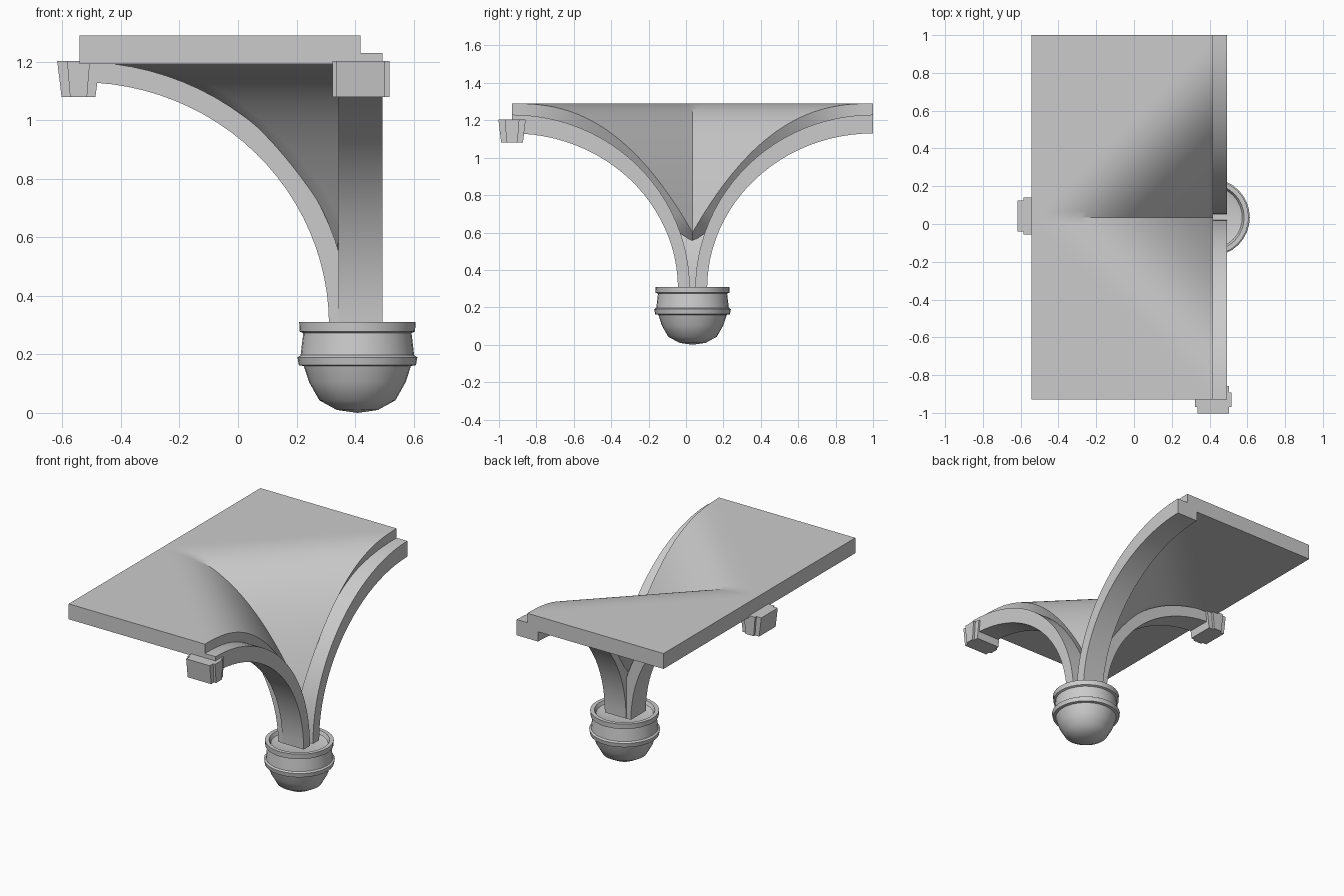
import bpy, bmesh, math

if "Cube" in bpy.data.objects:
    bpy.data.objects.remove(bpy.data.objects["Cube"])

CX, CY = 0.418, 0.035      # springing point of the vault
LX, LY = 0.96, 0.965       # reach of the vault along -x and +-y


def smooth(ob, angle):
    bpy.ops.object.select_all(action='DESELECT')
    ob.select_set(True)
    bpy.context.view_layer.objects.active = ob
    bpy.ops.object.shade_smooth_by_angle(angle=math.radians(angle))


def make(name, verts, faces):
    me = bpy.data.meshes.new(name)
    me.from_pydata(verts, [], faces)
    bm = bmesh.new()
    bm.from_mesh(me)
    bmesh.ops.remove_doubles(bm, verts=bm.verts, dist=1e-5)
    bmesh.ops.recalc_face_normals(bm, faces=bm.faces)
    bm.to_mesh(me)
    bm.free()
    ob = bpy.data.objects.new(name, me)
    bpy.context.collection.objects.link(ob)
    return ob


def rib(name, place, lo, hi, z0=0.30, n=24):
    # quarter-arch bar: lo / hi = (start distance, reach, rise), place maps (side, dist, z)
    verts, faces = [], []
    for i in range(n + 1):
        a = math.pi / 2 * i / n
        for (d0, reach, rise), sides in ((lo, (-1, 1)), (hi, (1, -1))):
            d = reach - (reach - d0) * math.cos(a)
            for s in sides:
                verts.append(place(s, d, z0 + rise * math.sin(a)))
        if i:
            b, c = 4 * (i - 1), 4 * i
            faces += [(b + k, b + (k + 1) % 4, c + (k + 1) % 4, c + k) for k in range(4)]
    faces += [(0, 1, 2, 3), tuple(range(4 * n, 4 * n + 4))]
    smooth(make(name, verts, faces), 30)


# two wall ribs and the cross rib
for nm, sy in (("wall_rib_back", 1), ("wall_rib_front", -1)):
    rib(nm, lambda s, d, z, sy=sy: (CX + 0.075 * s, CY + sy * d, z),
        (0.078, LY, 0.83), (0.015, LY, 0.93))
rib("cross_rib", lambda s, d, z: (CX - d, CY + 0.075 * s, z),
    (0.107, LX, 0.83), (0.037, LX, 0.90))

# vault web: straight level courses rising to a flat crown
N = 30
verts, faces = [], []
for i in range(N + 1):
    u = i / N
    for j in range(-N, N + 1):
        v = abs(j) / N
        s = min(1, u + v)
        z = 0.60 + 0.69 * (1 - (1 - s) ** 2.45)
        verts.append((CX - LX * u, CY + LY * j / N, z))
W = 2 * N + 1
for i in range(N):
    for j in range(W - 1):
        a, b, c, d = i * W + j, i * W + j + 1, (i + 1) * W + j + 1, (i + 1) * W + j
        # split each cell along the level courses
        faces += [(a, b, d), (b, c, d)] if j >= N else [(a, b, c), (a, c, d)]
web = make("vault_web", verts, faces)
if web.data.polygons[0].normal.z < 0:
    web.data.flip_normals()
mod = web.modifiers.new("thickness", 'SOLIDIFY')
mod.thickness, mod.offset = 0.098, -1
bpy.context.view_layer.objects.active = web
bpy.ops.object.modifier_apply(modifier=mod.name)
smooth(web, 30)

# turned corbel with a shallow cup on top
prof = [(0, 0), (0.07, 0.01), (0.13, 0.043), (0.165, 0.105), (0.183, 0.16),
        (0.2, 0.163), (0.205, 0.19), (0.194, 0.197), (0.185, 0.273), (0.197, 0.278),
        (0.199, 0.31), (0.175, 0.31), (0.165, 0.29), (0.14, 0.28), (0, 0.28)]
S = 32
verts = [(0.408 + r * math.cos(math.tau * k / S), CY + r * math.sin(math.tau * k / S), z)
         for r, z in prof for k in range(S)]
faces = [(i * S + k, i * S + (k + 1) % S, (i + 1) * S + (k + 1) % S, (i + 1) * S + k)
         for i in range(len(prof) - 1) for k in range(S)]
smooth(make("corbel", verts, faces), 40)


def wedge(name, c, along_x, top, bot, half):
    # keystone block, tapering downward along the rib direction
    vs = []
    for z, t in ((1.08, bot), (1.203, top)):
        for p, q in ((-t, -half), (t, -half), (t, half), (-t, half)):
            vs.append((c[0] + (p if along_x else q), c[1] + (q if along_x else p), z))
    make(name, vs, [(0, 1, 2, 3), (4, 5, 6, 7), (0, 1, 5, 4), (1, 2, 6, 5), (2, 3, 7, 6), (3, 0, 4, 7)])


# keystones at the ends of the cross rib and front wall rib
for nm, c, ax in (("cross_keystone", (-0.545, 0.042), True), ("front_keystone", (0.42, -0.93), False)):
    wedge(nm, c, ax, 0.073, 0.058, 0.083)
    wedge(nm + "_face", c, ax, 0.039, 0.029, 0.097)
